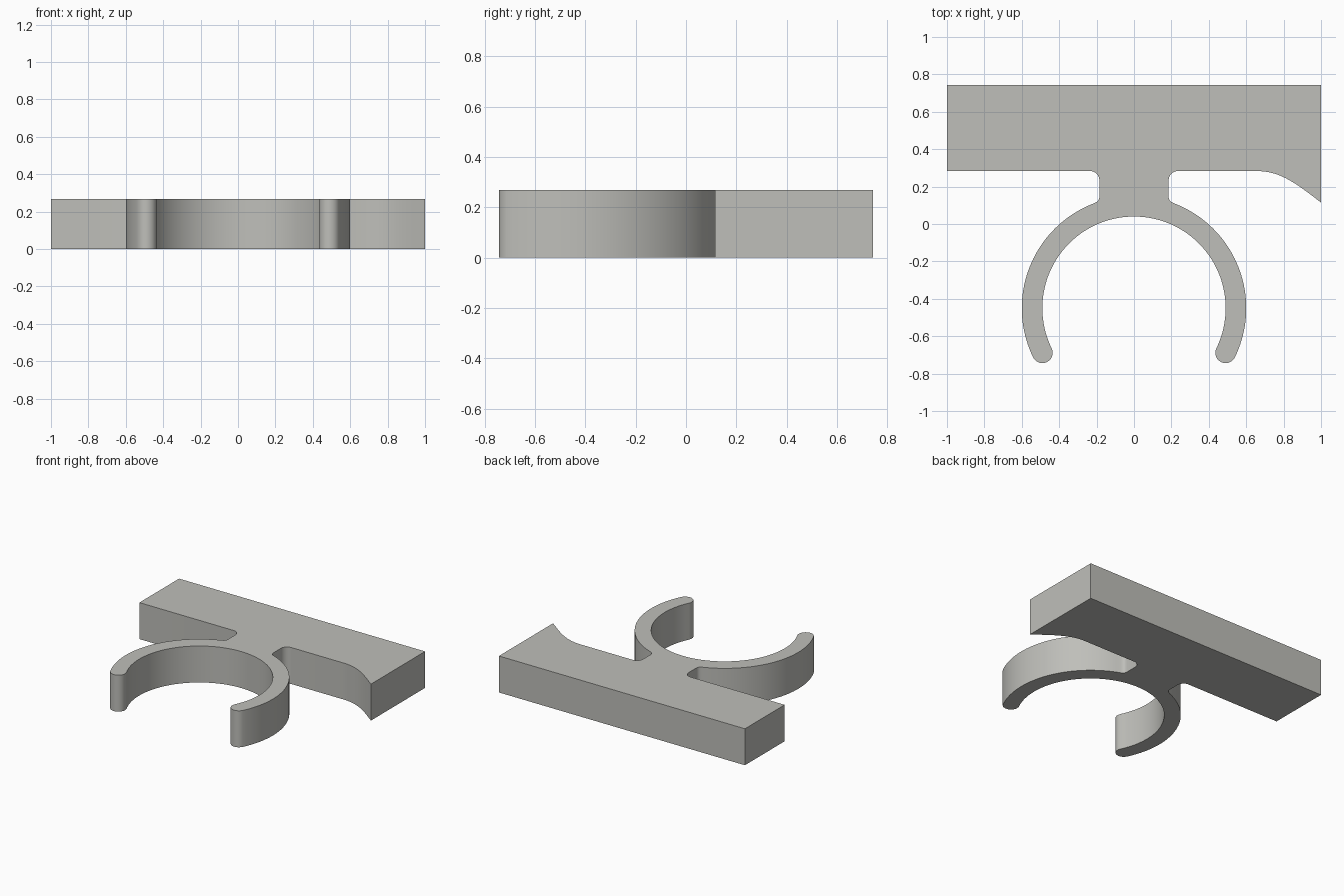
import bpy
import bmesh
from math import cos, sin, radians

cube = bpy.data.objects.get("Cube")
if cube:
    bpy.data.objects.remove(cube, do_unlink=True)

HEIGHT = 0.268
HALF_WIDTH = 1.0
BACK, FRONT = 0.744, 0.283       # bar edges in y
NECK = 0.185                     # half width of the neck
RING_Y, OUTER, INNER = -0.45, 0.6, 0.49
TIP_ANGLE = 26                   # how far the clip arms wrap past the sides
JOIN = 69                        # where the neck blends into the ring


def arc(cx, cy, r, start, end, steps):
    angles = [radians(start + (end - start) * i / steps) for i in range(steps + 1)]
    return [(cx + r * cos(a), cy + r * sin(a)) for a in angles]


def blend(a, b, c, d, steps=12):
    """Cubic curve from a to d."""
    pts = []
    for i in range(steps + 1):
        t = i / steps
        u = 1 - t
        pts.append(tuple(u**3 * a[k] + 3 * u * u * t * b[k] + 3 * u * t * t * c[k] + t**3 * d[k]
                         for k in range(2)))
    return pts


def ring_point(angle):
    return arc(0, RING_Y, OUTER, angle, angle, 1)[0]


def tip(angle):
    mid = (OUTER + INNER) / 2
    cx, cy = mid * cos(radians(angle)), RING_Y + mid * sin(radians(angle))
    return cx, cy, (OUTER - INNER) / 2


# Right-hand neck edge, from ring up to bar
corner = 0.05
neck_edge = blend(ring_point(JOIN), (NECK + 0.01, 0.12), (NECK, 0.125), (NECK, 0.15), 6)
neck_edge += arc(NECK + corner, FRONT - corner, corner, 180, 90, 8)
left_neck_edge = [(-x, y) for x, y in reversed(neck_edge)]

# Outline, counterclockwise from the back corner
outline = [(HALF_WIDTH, BACK), (-HALF_WIDTH, BACK), (-HALF_WIDTH, FRONT)]
outline += left_neck_edge
outline += arc(0, RING_Y, OUTER, 180 - JOIN, 180 + TIP_ANGLE, 40)[1:]
outline += arc(*tip(180 + TIP_ANGLE), 180 + TIP_ANGLE, 360 + TIP_ANGLE, 14)[1:]
outline += arc(0, RING_Y, INNER, 180 + TIP_ANGLE, -TIP_ANGLE, 72)[1:]
outline += arc(*tip(-TIP_ANGLE), 180 - TIP_ANGLE, 360 - TIP_ANGLE, 14)[1:]
outline += arc(0, RING_Y, OUTER, -TIP_ANGLE, JOIN, 40)[1:-1]
outline += neck_edge
# Flared end of the bar
outline += blend((0.66, FRONT), (0.79, FRONT), (0.88, 0.205), (HALF_WIDTH, 0.115), 14)

# Extrude the outline into a solid
bm = bmesh.new()
base = bm.faces.new([bm.verts.new((x, y, 0)) for x, y in outline])
top = bmesh.ops.extrude_face_region(bm, geom=[base], use_keep_orig=True)
bmesh.ops.translate(bm, vec=(0, 0, HEIGHT),
                    verts=[g for g in top["geom"] if isinstance(g, bmesh.types.BMVert)])
bmesh.ops.recalc_face_normals(bm, faces=bm.faces)
mesh = bpy.data.meshes.new("clip_bracket")
bm.to_mesh(mesh)
bm.free()

clip = bpy.data.objects.new("clip_bracket", mesh)
bpy.context.collection.objects.link(clip)

# Warm grey plastic
grey = bpy.data.materials.new("warm_grey")
grey.use_nodes = True
colour = (0.52, 0.52, 0.49, 1)
grey.diffuse_color = colour
grey.node_tree.nodes["Principled BSDF"].inputs["Base Color"].default_value = colour
mesh.materials.append(grey)

bpy.ops.object.select_all(action="DESELECT")
clip.select_set(True)
bpy.context.view_layer.objects.active = clip
bpy.ops.object.shade_smooth_by_angle(angle=radians(30))
